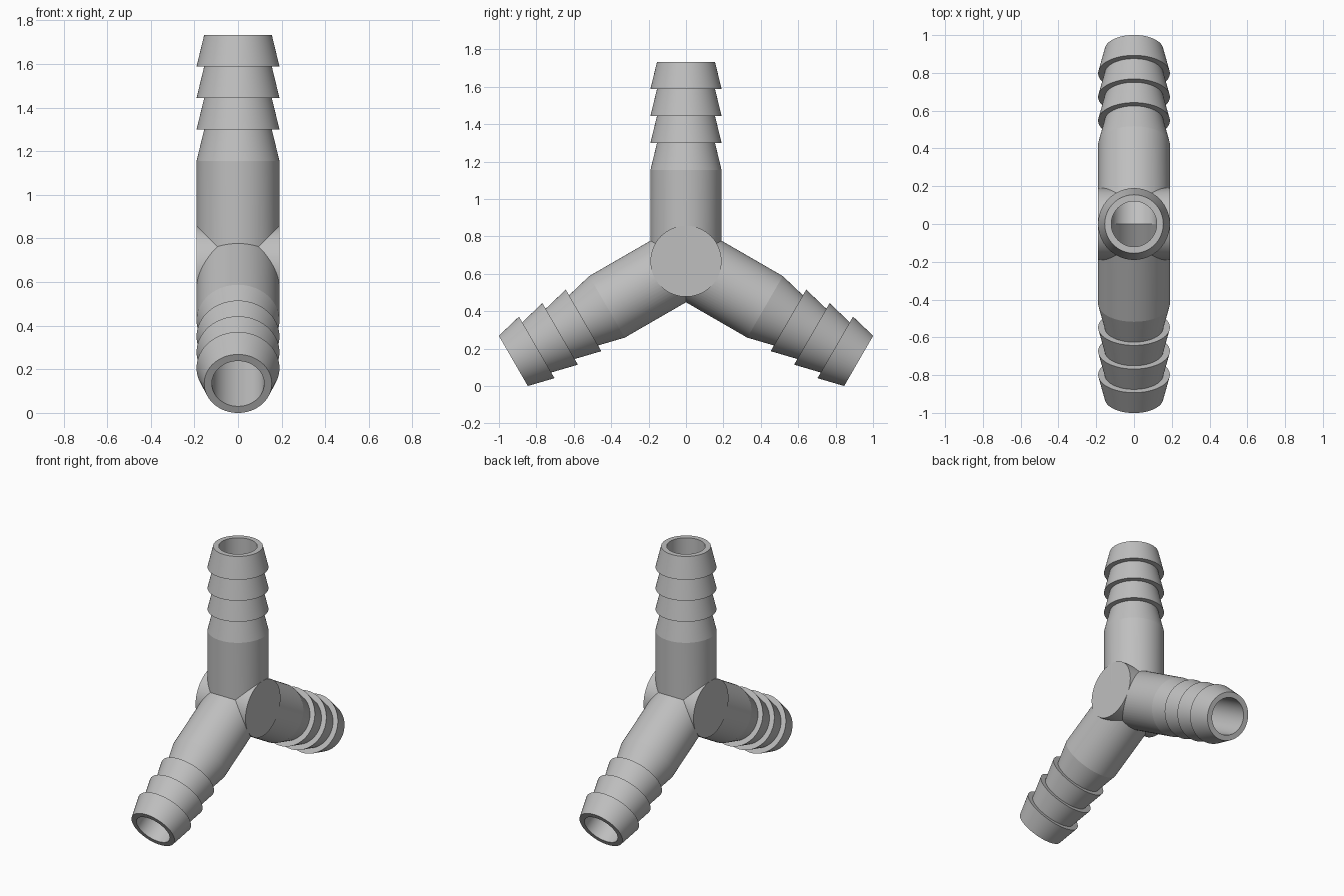
import bpy, bmesh
from math import radians
from mathutils import Matrix, Vector

cube = bpy.data.objects.get("Cube")
if cube:
    bpy.data.objects.remove(cube, do_unlink=True)

SIDES = 64
R_OUT, R_NECK, R_BORE = 0.19, 0.155, 0.12
CENTRE = Vector((0, 0, 0.667))
SHOULDER, STEP, BARBS = 0.488, 0.1445, 3

grey = bpy.data.materials.new("grey plastic")
grey.use_nodes = True
colour = (0.52, 0.52, 0.52, 1)
grey.diffuse_color = colour
grey.node_tree.nodes["Principled BSDF"].inputs["Base Color"].default_value = colour


def lathe(name, profile, turn):
    """Closed solid of revolution from (radius, height) rings, turned and centred."""
    bm = bmesh.new()
    rings = []
    for radius, height in profile:
        ring = bmesh.ops.create_circle(bm, segments=SIDES, radius=radius)["verts"]
        bmesh.ops.translate(bm, verts=ring, vec=(0, 0, height))
        rings.append(ring)
    for low, high in zip(rings, rings[1:]):
        for i in range(SIDES):
            j = (i + 1) % SIDES
            bm.faces.new((low[i], low[j], high[j], high[i]))
    bm.faces.new(rings[0])
    bm.faces.new(rings[-1])
    bmesh.ops.recalc_face_normals(bm, faces=bm.faces)
    bm.transform(Matrix.Translation(CENTRE) @ turn)
    mesh = bpy.data.meshes.new(name)
    bm.to_mesh(mesh)
    bm.free()
    mesh.materials.append(grey)
    obj = bpy.data.objects.new(name, mesh)
    bpy.context.collection.objects.link(obj)
    return obj


def combine(target, tool, operation):
    """Apply a boolean and discard the tool."""
    mod = target.modifiers.new(operation.lower(), "BOOLEAN")
    mod.operation, mod.object, mod.solver = operation, tool, "MANIFOLD"
    bpy.context.view_layer.objects.active = target
    bpy.ops.object.modifier_apply(modifier=mod.name)
    bpy.data.objects.remove(tool, do_unlink=True)


# Hose barb profile: straight shank, taper, then stepped barbs
barb_profile = [(R_OUT, 0), (R_OUT, SHOULDER), (R_NECK, SHOULDER + STEP)]
for n in range(1, BARBS + 1):
    barb_profile += [(R_OUT, SHOULDER + n * STEP), (R_NECK, SHOULDER + (n + 1) * STEP)]

# Central hub, lying across the plane of the arms
connector = lathe("y_connector", [(R_OUT, -R_OUT), (R_OUT, R_OUT)],
                  Matrix.Rotation(radians(90), 4, "Y"))

# Three arms, then three bores meeting in the middle
turns = [Matrix.Rotation(radians(a), 4, "X") for a in (0, 120, 240)]
for turn in turns:
    combine(connector, lathe("arm", barb_profile, turn), "UNION")
for turn in turns:
    combine(connector, lathe("bore", [(R_BORE, 0), (R_BORE, 1.2)], turn), "DIFFERENCE")

# Smooth round walls, crisp steps and rims
bpy.ops.object.select_all(action="DESELECT")
connector.select_set(True)
bpy.context.view_layer.objects.active = connector
bpy.ops.object.shade_smooth_by_angle(angle=radians(12))
